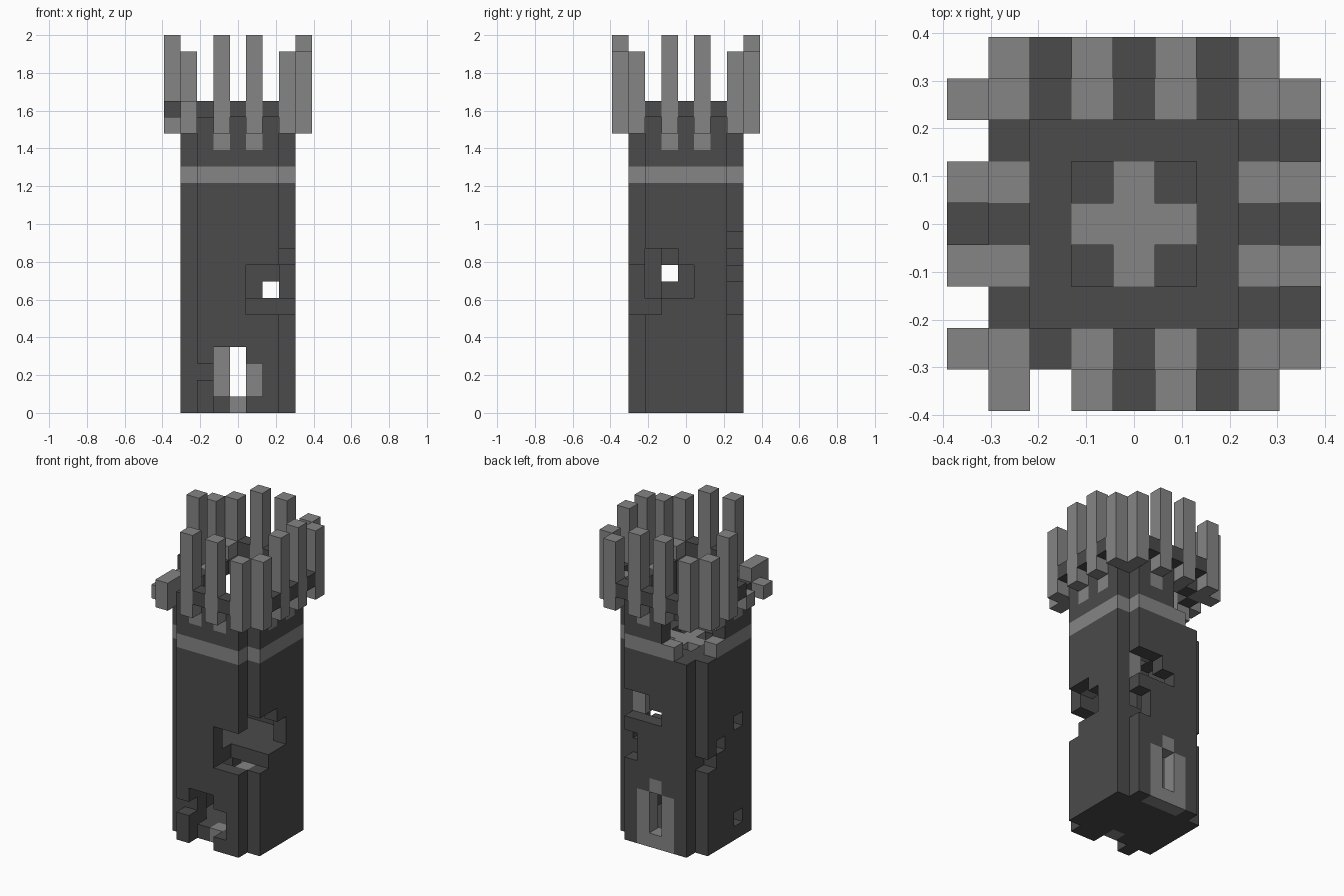
import bpy, bmesh
from itertools import product

if "Cube" in bpy.data.objects:
    bpy.data.objects.remove(bpy.data.objects["Cube"], do_unlink=True)

UNIT = 2 / 23          # block size: the tower is 9 x 9 x 23 blocks
MID = 4                # middle column
DARK, LIGHT = 0, 1


def make_material(name, value):
    m = bpy.data.materials.new(name)
    m.use_nodes = True
    colour = (value, value, value, 1)
    m.diffuse_color = colour
    m.node_tree.nodes["Principled BSDF"].inputs["Base Color"].default_value = colour
    return m


MATERIALS = [make_material("dark stone", 0.07), make_material("light stone", 0.235)]
parts = {}


def span(v):
    return range(v[0], v[1] + 1) if isinstance(v, tuple) else (v,)


def box(i, j, k):
    """All blocks in a box; each argument is a number or an inclusive range."""
    return product(span(i), span(j), span(k))


def fill(part, cells, colour):
    parts.setdefault(part, {}).update((c, colour) for c in cells)


def carve(i, j, k):
    for c in box(i, j, k):
        for cells in parts.values():
            cells.pop(c, None)


def build(name, cells, solid):
    """Make one mesh from the exposed sides of the blocks."""
    bm = bmesh.new()
    verts = {}

    def vert(p):
        if p not in verts:
            verts[p] = bm.verts.new(((p[0] - MID - 0.5) * UNIT, (p[1] - MID - 0.5) * UNIT, p[2] * UNIT))
        return verts[p]

    for c, colour in cells.items():
        for axis, side in product(range(3), (0, 1)):
            near = list(c)
            near[axis] += 2 * side - 1
            if tuple(near) in solid:
                continue
            u, v = (axis + 1) % 3, (axis + 2) % 3
            ring = []
            for du, dv in ((0, 0), (1, 0), (1, 1), (0, 1)):
                p = list(c)
                p[axis] += side
                p[u] += du
                p[v] += dv
                ring.append(vert(tuple(p)))
            face = bm.faces.new(ring if side else ring[::-1])
            face.material_index = colour
    mesh = bpy.data.meshes.new(name)
    bm.to_mesh(mesh)
    bm.free()
    for m in MATERIALS:
        mesh.materials.append(m)
    bpy.context.collection.objects.link(bpy.data.objects.new(name, mesh))


# Tower wall with notched corners, a light band and light stones below the merlons
for i, j in product(range(1, 8), repeat=2):
    a, b = sorted((abs(i - MID), abs(j - MID)))
    if b == 3 and a < 3:
        fill("tower_wall", box(i, j, (0, 17)), DARK)
        fill("tower_wall", box(i, j, 14), LIGHT)
        if a == 1:
            fill("tower_wall", box(i, j, (16, 17)), LIGHT)
    elif a == b == 2:
        fill("inner_corners", box(i, j, (1, 12)), LIGHT if i > MID else DARK)

# Back doorway frame
fill("tower_wall", box((3, 5), 7, (0, 3)), LIGHT)
fill("tower_wall", box(4, 7, 4), LIGHT)

# Floors
for name, level in (("ground_floor", 0), ("middle_floor", 6), ("roof_floor", 13)):
    fill(name, box((2, 6), (2, 6), level), DARK)
    for c in box((2, 6), (2, 6), level):
        parts["inner_corners"].pop(c, None)
fill("ground_floor", box(4, 2, 0), LIGHT)
fill("roof_floor", box((3, 5), 4, 13), LIGHT)
fill("roof_floor", box(4, (3, 5), 13), LIGHT)
for i, j in product((3, 5), repeat=2):
    carve(i, j, 13)

# Battlements: merlons on odd blocks, dark sills between them
for edge in (0, 8):
    for n in range(1, 8):
        top = 22 if n in (3, 5) else 21
        for i, j in ((edge, n), (n, edge)):
            if n % 2:
                fill("merlons", box(i, j, (17, top)), LIGHT)
            else:
                fill("crenel_sills", box(i, j, 18), DARK)
for i, j in product((1, 7), repeat=2):
    fill("merlon_corners", box(i, j, (17, 18)), LIGHT)

# Ruined front doorway and intact back doorway
carve(3, 1, (0, 3))
carve(4, 1, (0, 3))
carve(5, 1, (1, 2))
carve(2, 1, 2)
carve(4, 7, (1, 3))

# Breach in the front corner
carve((5, 6), 1, (6, 8))
carve((5, 7), 2, 6)
carve((6, 7), 2, (7, 9))
carve(7, 3, (7, 9))
carve(7, 4, (7, 8))

# Holes in the back wall
carve(6, 7, (6, 7))
carve(6, 6, (7, 8))
carve((5, 6), 7, (9, 10))
carve(4, 7, 9)

# Holes in the side wall
carve(1, 3, 8)
carve(1, 3, 1)
carve(1, 5, 7)
carve(1, 6, 6)

# Collapsed upper corner
carve(2, 7, (14, 16))
carve(1, 6, (14, 16))
carve(2, 6, (14, 16))
carve(3, 7, (15, 16))
carve(1, 5, 15)

# Broken battlements
carve(0, 1, (18, 22))
carve(0, 3, (18, 22))
carve(1, 0, (19, 22))
carve(0, 2, 18)
carve(0, 6, 18)
carve(2, 0, 18)

solid = set().union(*parts.values())
for name, cells in parts.items():
    build(name, cells, solid)
